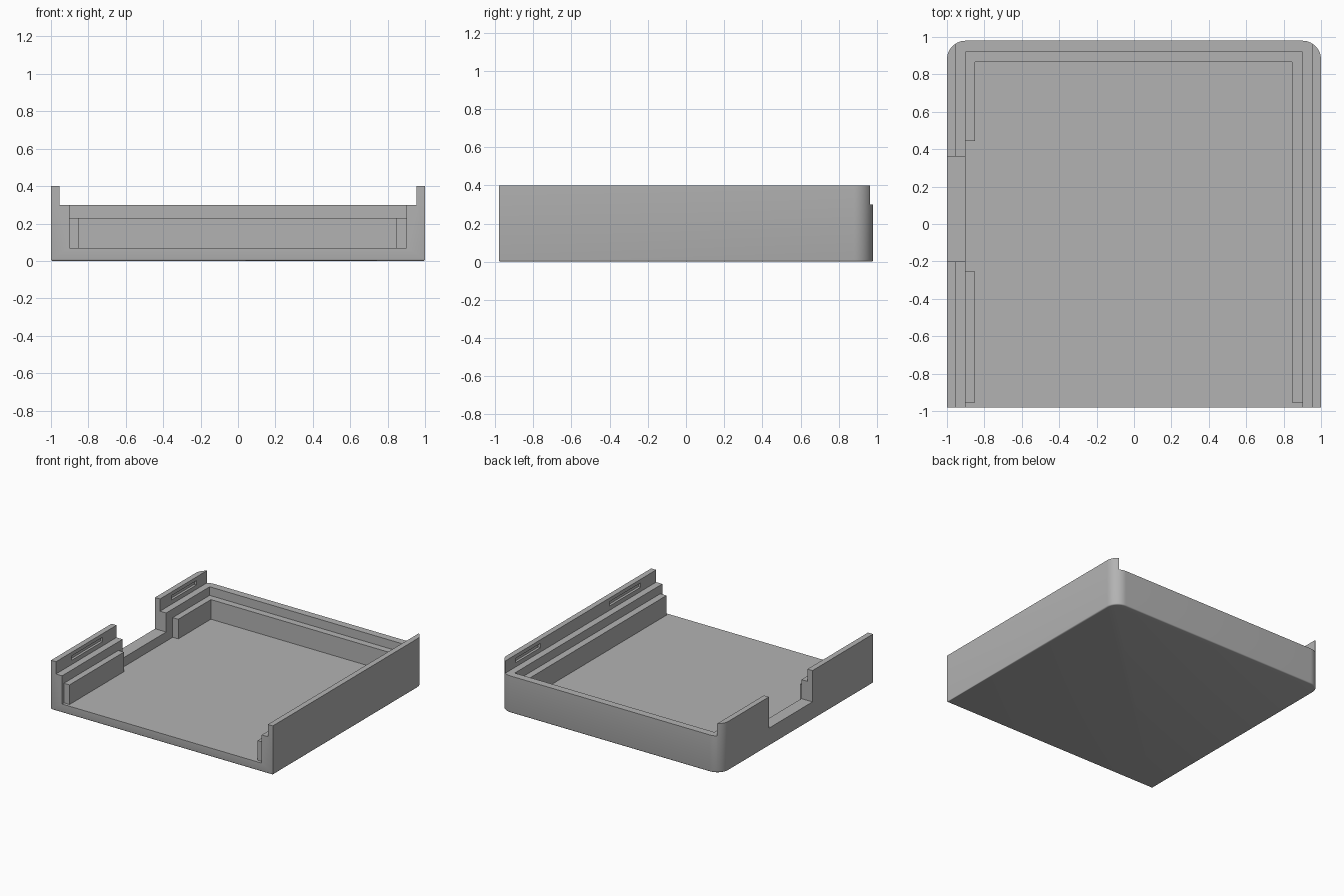
import bpy, bmesh, math

default = bpy.data.objects.get("Cube")
if default:
    bpy.data.objects.remove(default, do_unlink=True)

# Single plastic colour
grey = bpy.data.materials.new("plain_grey")
grey.use_nodes = True
colour = (0.45, 0.45, 0.45, 1)
grey.diffuse_color = colour
grey.node_tree.nodes["Principled BSDF"].inputs["Base Color"].default_value = colour


def prism(name, outline, z0, z1, edge_round=0):
    """Extrude a flat outline upward, optionally rounding its bottom rim."""
    bm = bmesh.new()
    base = bm.faces.new([bm.verts.new((x, y, z0)) for x, y in outline])
    top = bmesh.ops.extrude_face_region(bm, geom=[base])["geom"]
    bmesh.ops.translate(bm, vec=(0, 0, z1 - z0),
                        verts=[v for v in top if isinstance(v, bmesh.types.BMVert)])
    bmesh.ops.recalc_face_normals(bm, faces=bm.faces)
    if edge_round:
        rim = [e for e in bm.edges if all(v.co.z < z0 + 1e-4 for v in e.verts)]
        bmesh.ops.bevel(bm, geom=rim, offset=edge_round, segments=3,
                        profile=0.5, affect='EDGES')
    mesh = bpy.data.meshes.new(name)
    bm.to_mesh(mesh)
    bm.free()
    mesh.materials.append(grey)
    obj = bpy.data.objects.new(name, mesh)
    bpy.context.collection.objects.link(obj)
    return obj


def box(name, x0, x1, y0, y1, z0, z1):
    return prism(name, [(x0, y0), (x1, y0), (x1, y1), (x0, y1)], z0, z1)


def cut(target, cutter):
    cutter.hide_render = True
    mod = target.modifiers.new("cut", 'BOOLEAN')
    mod.operation = 'DIFFERENCE'
    mod.solver = 'EXACT'
    mod.object = cutter
    bpy.context.view_layer.objects.active = target
    bpy.ops.object.modifier_apply(modifier=mod.name)
    bpy.data.objects.remove(cutter, do_unlink=True)


# Tray body: square front corners, rounded back corners
half_y, radius, steps = 0.98, 0.1, 14
outline = [(-1, -half_y), (1, -half_y)]
for cx, start in ((1 - radius, 0), (radius - 1, math.pi / 2)):
    for i in range(steps + 1):
        a = start + i / steps * math.pi / 2
        outline.append((cx + radius * math.cos(a), half_y - radius + radius * math.sin(a)))
tray = prism("tray_body", outline, 0, 0.4, edge_round=0.01)

# Inner cavity open at the front, then the step that leaves tall side rails
cut(tray, box("cavity_cutter", -0.9, 0.9, -1.5, 0.92, 0.07, 0.6))
cut(tray, box("rail_cutter", -0.955, 0.955, -1.5, 1.5, 0.3, 0.6))

# Opening in the right wall
cut(tray, box("notch_cutter", -1.2, -0.8, -0.2, 0.36, 0.145, 0.6))

# Catch slots on the inner faces of the rails
for side in (-1, 1):
    for y0, y1 in ((-0.78, -0.38), (0.51, 0.83)):
        xa, xb = sorted((side * 0.93, side * 0.975))
        cut(tray, box("slot_cutter", xa, xb, y0, y1, 0.335, 0.37))

# Smooth the rounded corners only
bpy.ops.object.select_all(action='DESELECT')
tray.select_set(True)
bpy.context.view_layer.objects.active = tray
bpy.ops.object.shade_smooth_by_angle(angle=math.radians(35))

# Inner ledge round the left, back and rear right walls
prism("inner_ledge", [(0.9, -0.955), (0.9, 0.92), (-0.9, 0.92), (-0.9, 0.445),
                      (-0.85, 0.445), (-0.85, 0.865), (0.845, 0.865),
                      (0.845, -0.955)], 0.07, 0.23)
# Short ledge on the front part of the right wall
box("front_right_ledge", -0.9, -0.85, -0.955, -0.255, 0.07, 0.23)
